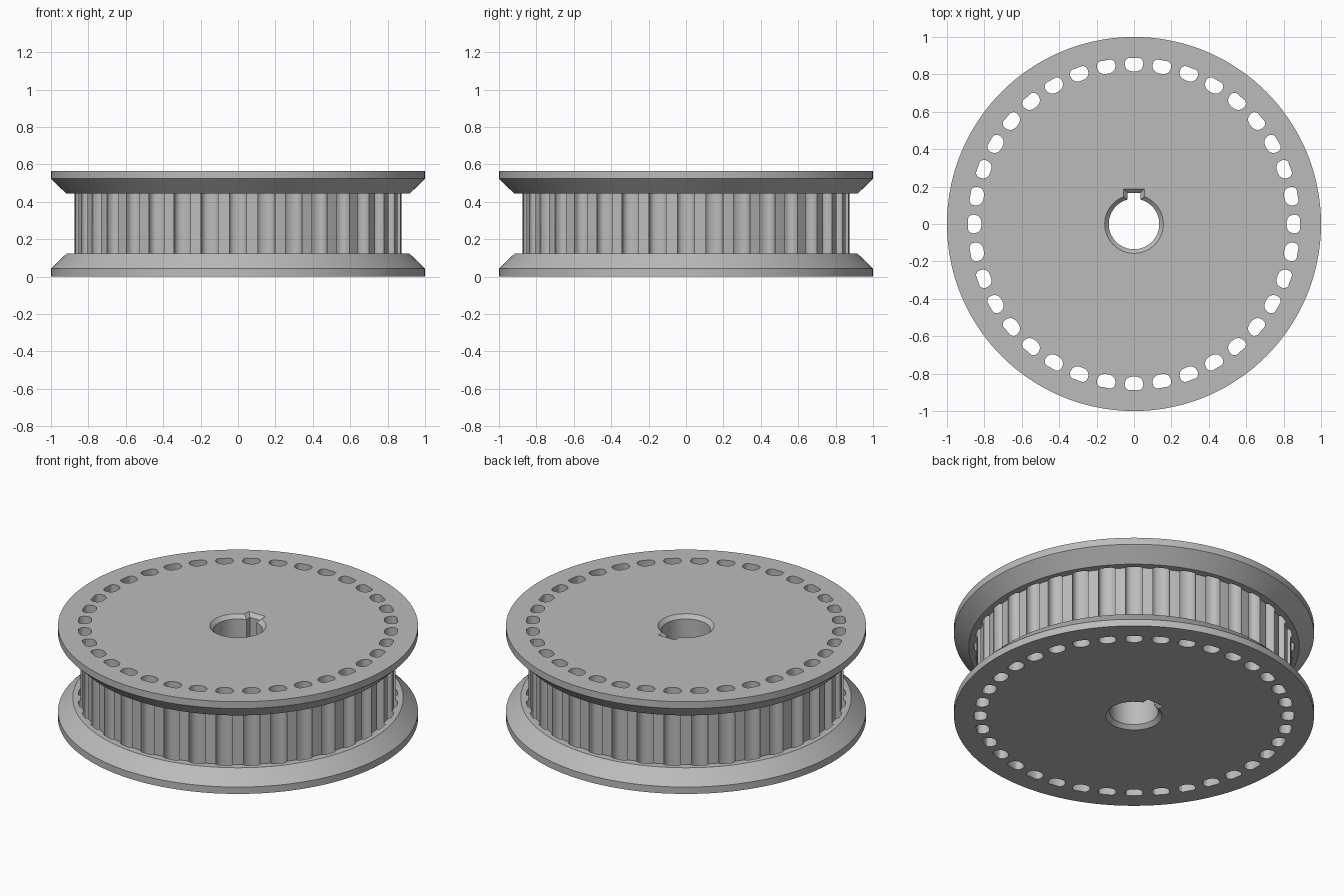
import bpy, bmesh, math
from mathutils import Matrix, Vector

cube = bpy.data.objects.get("Cube")
if cube:
    bpy.data.objects.remove(cube)

HEIGHT = 0.565
TEETH = 36
CHAMFER = 0.022

steel = bpy.data.materials.new("plain_grey")
steel.use_nodes = True
grey = (0.5, 0.5, 0.5, 1)
steel.diffuse_color = grey
steel.node_tree.nodes["Principled BSDF"].inputs["Base Color"].default_value = grey


def make_object(name, bm):
    bmesh.ops.recalc_face_normals(bm, faces=bm.faces)
    mesh = bpy.data.meshes.new(name)
    bm.to_mesh(mesh)
    bm.free()
    mesh.materials.append(steel)
    obj = bpy.data.objects.new(name, mesh)
    bpy.context.collection.objects.link(obj)
    return obj


def loft(bm, sections):
    """Close a solid through rings of points with equal counts."""
    rings = [[bm.verts.new(p) for p in s] for s in sections]
    n = len(rings[0])
    for a, b in zip(rings, rings[1:]):
        for i in range(n):
            j = (i + 1) % n
            bm.faces.new((a[i], a[j], b[j], b[i]))
    bm.faces.new(rings[0])
    bm.faces.new(rings[-1])


def circle(radius, z, n=144):
    return [Vector((radius * math.cos(math.tau * i / n),
                    radius * math.sin(math.tau * i / n), z)) for i in range(n)]


def bore_outline(grow, z):
    """Round bore with a square keyway towards the back."""
    r, half, top = 0.135 + grow, 0.035 + grow, 0.166 + grow
    start = math.acos(half / r)
    sweep = math.tau - (math.pi - 2 * start)
    pts = [Vector((half, top, z)), Vector((-half, top, z))]
    for i in range(49):
        a = math.pi - start + sweep * i / 48
        pts.append(Vector((r * math.cos(a), r * math.sin(a), z)))
    return pts


def groove_outline(z):
    """Round-bottomed tooth gap, outer corners rounded, pointing along +x."""
    half = [(0.888, 0.028), (0.884, 0.038), (0.875, 0.046), (0.862, 0.050)]
    for i in range(8):
        a = math.radians(90 * i / 8)
        half.append((0.855 - 0.039 * math.sin(a), 0.049 * math.cos(a) ** 0.8))
    pts = half + [(0.816, 0)] + [(x, -y) for x, y in reversed(half)]
    return [Vector((x, y, z)) for x, y in pts]


# Pulley blank: two bevelled flanges around the toothed rim
bm = bmesh.new()
lower = [(1.0, 0), (1.0, 0.042), (0.918, 0.122), (0.875, 0.122)]
profile = lower + [(r, HEIGHT - z) for r, z in reversed(lower)]
loft(bm, [circle(r, z) for r, z in profile])
pulley = make_object("toothed_pulley", bm)

# Tooth gaps running through both flanges
bm = bmesh.new()
for k in range(TEETH):
    turn = Matrix.Rotation(math.tau * k / TEETH, 3, 'Z')
    loft(bm, [[turn @ p for p in groove_outline(z)] for z in (-0.1, HEIGHT + 0.1)])
grooves = make_object("groove_cutter", bm)

# Keyed bore, chamfered at both ends
bm = bmesh.new()
lip = 0.01
loft(bm, [bore_outline(g, z) for g, z in (
    (CHAMFER + lip, -lip), (0, CHAMFER),
    (0, HEIGHT - CHAMFER), (CHAMFER + lip, HEIGHT + lip))])
bore = make_object("bore_cutter", bm)

bpy.ops.object.select_all(action='DESELECT')
pulley.select_set(True)
bpy.context.view_layer.objects.active = pulley
for cutter in (grooves, bore):
    cutter.hide_render = True
    mod = pulley.modifiers.new(cutter.name, 'BOOLEAN')
    mod.operation = 'DIFFERENCE'
    mod.solver = 'EXACT'
    mod.object = cutter
    bpy.ops.object.modifier_apply(modifier=mod.name)
    bpy.data.objects.remove(cutter)

bpy.ops.object.shade_smooth_by_angle(angle=math.radians(25))
